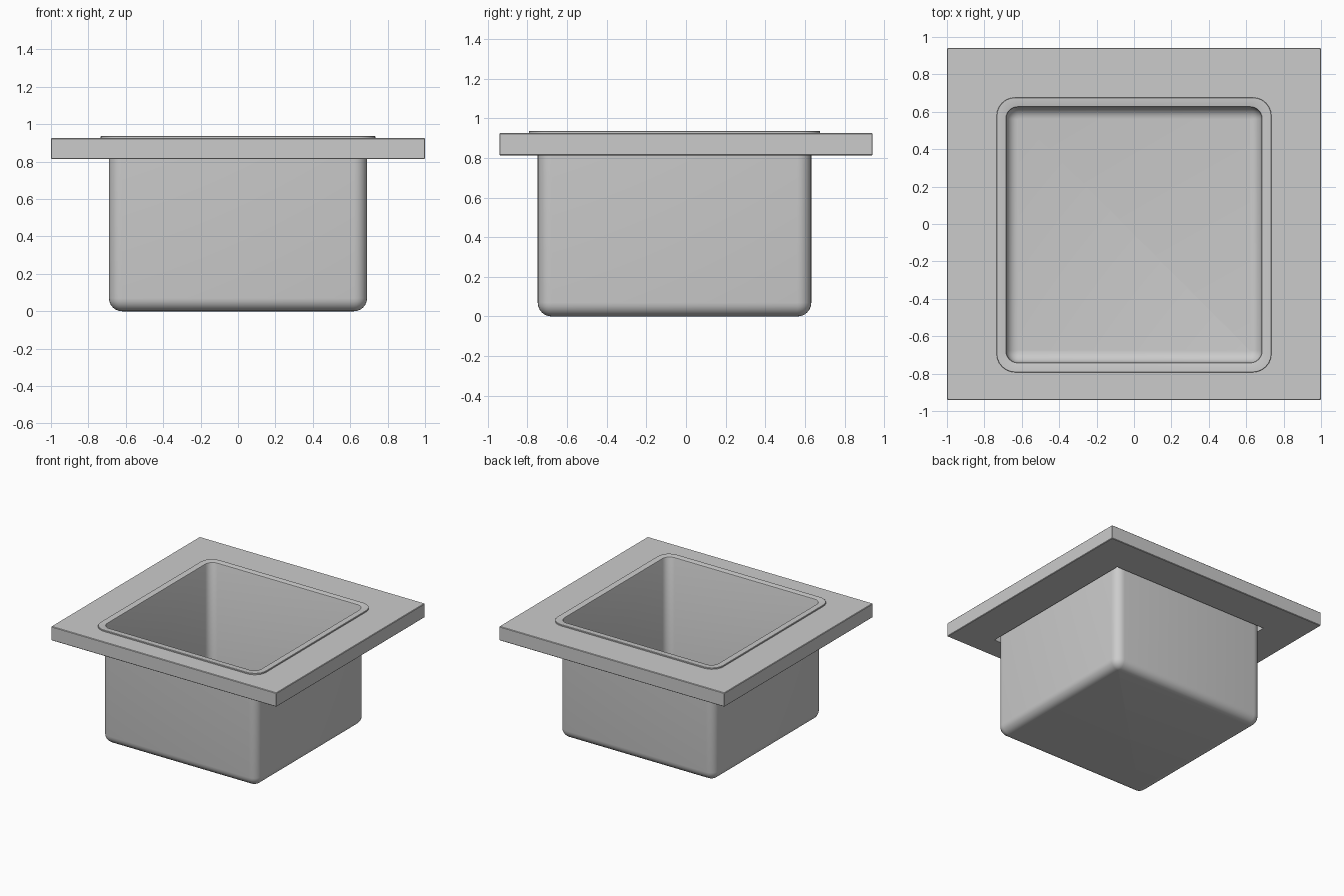
import bpy, bmesh
from math import sin, cos, pi

if "Cube" in bpy.data.objects:
    bpy.data.objects.remove(bpy.data.objects["Cube"])


def rounded_rect(cx, cy, hx, hy, r, z, segs):
    """Points of a rounded rectangle, counter-clockwise."""
    pts = []
    for i, (sx, sy) in enumerate([(1, 1), (-1, 1), (-1, -1), (1, -1)]):
        for k in range(segs + 1):
            a = (i + k / segs) * pi / 2
            pts.append((cx + sx * (hx - r) + r * cos(a),
                        cy + sy * (hy - r) + r * sin(a), z))
    return pts


def loft(name, rings, caps=False, close=False):
    """Skin a list of equal-length rings into one object."""
    bm = bmesh.new()
    loops = [[bm.verts.new(p) for p in ring] for ring in rings]
    n = len(loops[0])
    pairs = list(zip(loops, loops[1:]))
    if close:
        pairs.append((loops[-1], loops[0]))
    for a, b in pairs:
        for i in range(n):
            j = (i + 1) % n
            bm.faces.new((a[i], a[j], b[j], b[i]))
    if caps:
        bm.faces.new(loops[0][::-1])
        bm.faces.new(loops[-1])
    bmesh.ops.remove_doubles(bm, verts=bm.verts, dist=1e-5)
    bmesh.ops.recalc_face_normals(bm, faces=bm.faces)
    mesh = bpy.data.meshes.new(name)
    bm.to_mesh(mesh)
    bm.free()
    obj = bpy.data.objects.new(name, mesh)
    bpy.context.collection.objects.link(obj)
    return obj


CY = -0.058            # basin sits slightly towards the front
TOP, BOTTOM = 0.925, 0.813

# Countertop slab with a square cut-out and tiny softened edges
B = 0.004
slab = [(1 - B, 0.942 - B, BOTTOM), (1, 0.942, BOTTOM + B),
        (1, 0.942, TOP - B), (1 - B, 0.942 - B, TOP)]
rings = [rounded_rect(0, 0, hx, hy, B, z, 1) for hx, hy, z in slab]
rings += [rounded_rect(0, CY, 0.70, 0.70, 0, z, 1) for z in (TOP, BOTTOM)]
loft("countertop", rings, close=True)

# Basin: (half size, corner radius, height) from outer floor, over the rim, to inner floor
F = 0.07
WALL = 0.007
FILLET = [i / 6 * pi / 2 for i in range(7)]
profile = [(0.69 - F + F * sin(a), 0.004 + (F - 0.004) * sin(a), F - F * cos(a))
           for a in FILLET]
profile += [(0.69, F, TOP), (0.735, 0.10, TOP), (0.735, 0.10, 0.934),
            (0.733, 0.098, 0.936), (0.690, 0.066, 0.936),
            (0.685, 0.063, 0.934), (0.69 - WALL, F - WALL, 0.929)]
R = F - WALL
profile += [(0.69 - F + R * sin(a), 0.004 + (R - 0.004) * sin(a), F - R * cos(a))
            for a in reversed(FILLET)]
basin = loft("sink_basin",
             [rounded_rect(0, CY, h, h, r, z, 6) for h, r, z in profile], caps=True)

bpy.context.view_layer.objects.active = basin
basin.select_set(True)
bpy.ops.object.shade_smooth_by_angle(angle=pi / 6)
